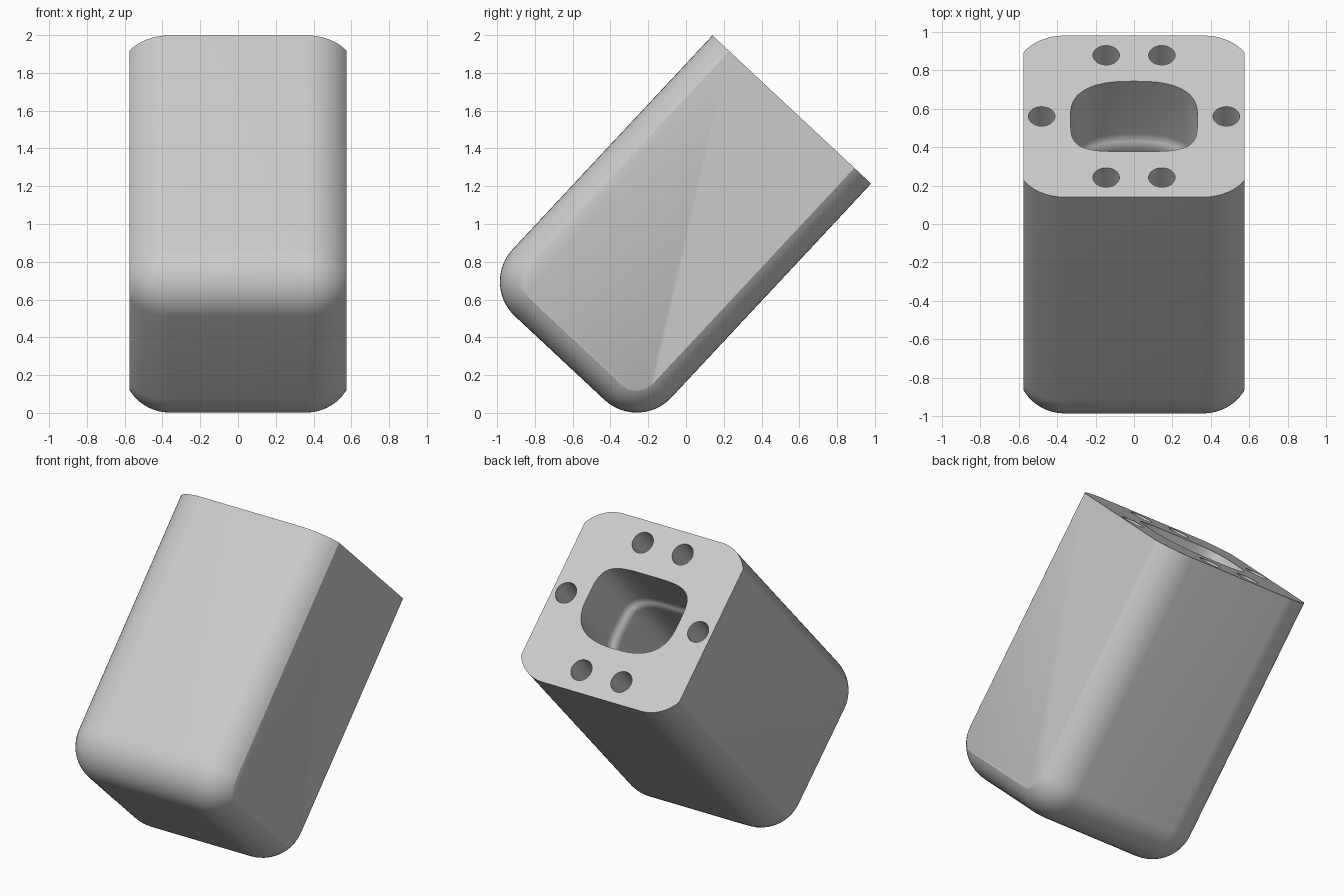
import bpy, bmesh, math
from mathutils import Vector

cube = bpy.data.objects.get("Cube")
if cube:
    bpy.data.objects.remove(cube, do_unlink=True)

HALF = 0.575      # half width of the square mounting face
LENGTH = 1.8      # depth of the body below the mounting face
FILLET = 0.25

grey = bpy.data.materials.new("light_grey")
grey.use_nodes = True
colour = (0.6, 0.6, 0.6, 1)
grey.diffuse_color = colour
grey.node_tree.nodes["Principled BSDF"].inputs["Base Color"].default_value = colour


def finish(name, bm):
    bmesh.ops.recalc_face_normals(bm, faces=bm.faces)
    mesh = bpy.data.meshes.new(name)
    bm.to_mesh(mesh)
    bm.free()
    mesh.materials.append(grey)
    obj = bpy.data.objects.new(name, mesh)
    bpy.context.collection.objects.link(obj)
    return obj


def loft(bm, rings):
    """Closed solid through rings of points with equal counts."""
    loops = [[bm.verts.new(p) for p in ring] for ring in rings]
    n = len(loops[0])
    for a, b in zip(loops, loops[1:]):
        for i in range(n):
            j = (i + 1) % n
            bm.faces.new((a[i], a[j], b[j], b[i]))
    bm.faces.new(loops[0])
    bm.faces.new(loops[-1])


def opening(scale, z, n=72):
    """Rounded opening, squarer on the one side than on the other."""
    pts = []
    for i in range(n):
        t = 2 * math.pi * i / n
        c, s = math.cos(t), math.sin(t)
        p = 2 / (2.6 if s > 0 else 4.2)
        x = 0.33 * math.copysign(abs(c) ** p, c)
        y = 0.25 * math.copysign(abs(s) ** p, s)
        pts.append((x * scale, y * scale, z))
    return pts


def circle(x, y, z, r=0.069, n=32):
    return [(x + r * math.cos(2 * math.pi * i / n),
             y + r * math.sin(2 * math.pi * i / n), z) for i in range(n)]


# Body: filleted block, trimmed flat on both sides and at the mounting face
bm = bmesh.new()
bmesh.ops.create_cube(bm, size=1)
top = 0.5
for v in bm.verts:
    v.co.x *= 2 * (HALF + 0.036)
    v.co.y *= 2 * HALF
    v.co.z = top if v.co.z > 0 else -LENGTH
bmesh.ops.bevel(bm, geom=bm.edges[:], offset=FILLET, segments=12,
                profile=0.5, affect='EDGES')
for co, no in (((HALF, 0, 0), (1, 0, 0)), ((-HALF, 0, 0), (-1, 0, 0)),
               ((0, 0, 0), (0, 0, 1))):
    bmesh.ops.bisect_plane(bm, geom=bm.verts[:] + bm.edges[:] + bm.faces[:],
                           plane_co=Vector(co), plane_no=Vector(no), clear_outer=True)
    rim = [e for e in bm.edges if e.is_boundary]
    bmesh.ops.contextual_create(bm, geom=rim)
body = finish("body", bm)

# Stepped central cavity with a rounded ledge
bm = bmesh.new()
loft(bm, [opening(s, z) for s, z in (
    (1, 0.1), (1, -0.4), (0.985, -0.43), (0.95, -0.445),
    (0.91, -0.46), (0.89, -0.49), (0.89, -1.35))])
cavity = finish("cavity_cutter", bm)

# Six bolt holes
bm = bmesh.new()
for x, y in ((0.145, 0.435), (0.145, -0.435), (0.48, 0)):
    for side in (1, -1):
        loft(bm, [circle(side * x, y, 0.1), circle(side * x, y, -0.35)])
bolts = finish("bolt_hole_cutter", bm)

bpy.context.view_layer.objects.active = body
for cutter in (cavity, bolts):
    cutter.hide_render = True
    mod = body.modifiers.new("cut", 'BOOLEAN')
    mod.operation = 'DIFFERENCE'
    mod.solver = 'EXACT'
    mod.object = cutter
    bpy.ops.object.modifier_apply(modifier=mod.name)
    bpy.data.objects.remove(cutter, do_unlink=True)

# Tilt the body into place and smooth the fillets
body.rotation_euler.x = math.radians(-43.05)
body.location = (0, 0.56, 1.606)
bpy.ops.object.select_all(action='DESELECT')
body.select_set(True)
bpy.ops.object.shade_smooth_by_angle(angle=math.radians(30))
